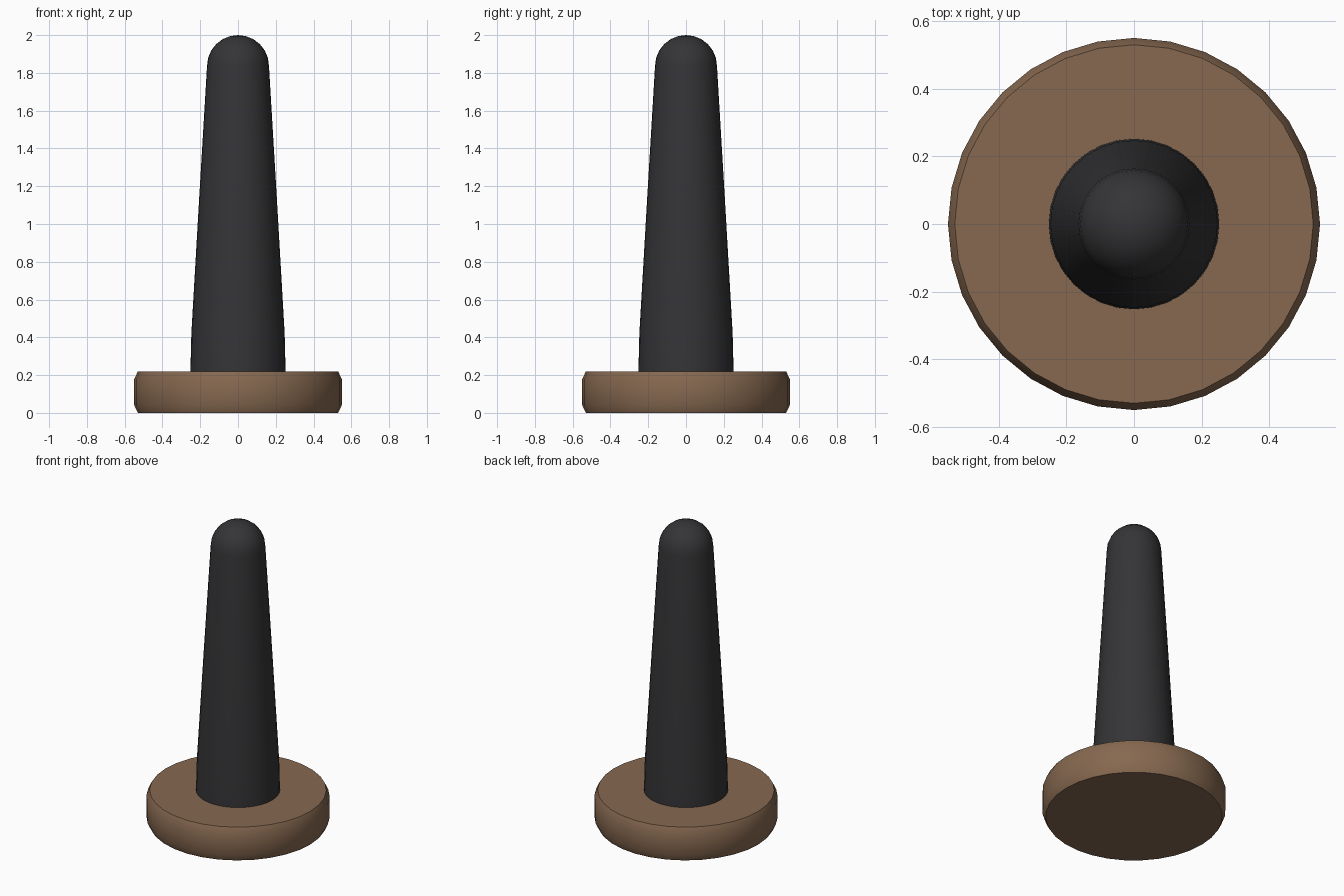
import bpy, bmesh, math

if "Cube" in bpy.data.objects:
    bpy.data.objects.remove(bpy.data.objects["Cube"])


def lathe(name, profile, sides, color, angle):
    """Revolve a (radius, z) profile around the z axis."""
    bm = bmesh.new()
    rings = []
    for r, z in profile:
        if r == 0:
            rings.append([bm.verts.new((0, 0, z))] * sides)
        else:
            rings.append([bm.verts.new((r * math.cos(2 * math.pi * i / sides),
                                        r * math.sin(2 * math.pi * i / sides), z))
                          for i in range(sides)])
    for low, high in zip(rings, rings[1:]):
        for i in range(sides):
            j = (i + 1) % sides
            bm.faces.new(list(dict.fromkeys((low[i], low[j], high[j], high[i]))))
    # Flat caps on open ends
    for ring in (rings[0][::-1], rings[-1]):
        if ring[0] is not ring[1]:
            bm.faces.new(ring)
    bmesh.ops.recalc_face_normals(bm, faces=bm.faces)
    mesh = bpy.data.meshes.new(name)
    bm.to_mesh(mesh)
    bm.free()
    obj = bpy.data.objects.new(name, mesh)
    bpy.context.collection.objects.link(obj)
    mat = bpy.data.materials.new(name + "_color")
    mat.diffuse_color = color
    mat.use_nodes = True
    mat.node_tree.nodes["Principled BSDF"].inputs["Base Color"].default_value = mat.diffuse_color
    mesh.materials.append(mat)
    bpy.ops.object.select_all(action='DESELECT')
    obj.select_set(True)
    bpy.context.view_layer.objects.active = obj
    bpy.ops.object.shade_smooth_by_angle(angle=math.radians(angle))
    return obj


# Round wooden base with chamfered rims
lathe("base", [(0.53, 0), (0.55, 0.042), (0.55, 0.178), (0.53, 0.22)],
      32, (0.24, 0.14, 0.08, 1), 30)

# Tapered post with a domed tip
dome_r, dome_z = 0.164, 1.836
post = [(0.252, 0.2), (0.252, 0.22), (0.247, 0.42), (0.206, 1.13)]
post += [(dome_r * math.cos(a), dome_z + dome_r * math.sin(a))
         for a in (math.radians(15 * k) for k in range(6))]
post.append((0, 2.0))
lathe("post", post, 32, (0.035, 0.035, 0.038, 1), 40)
